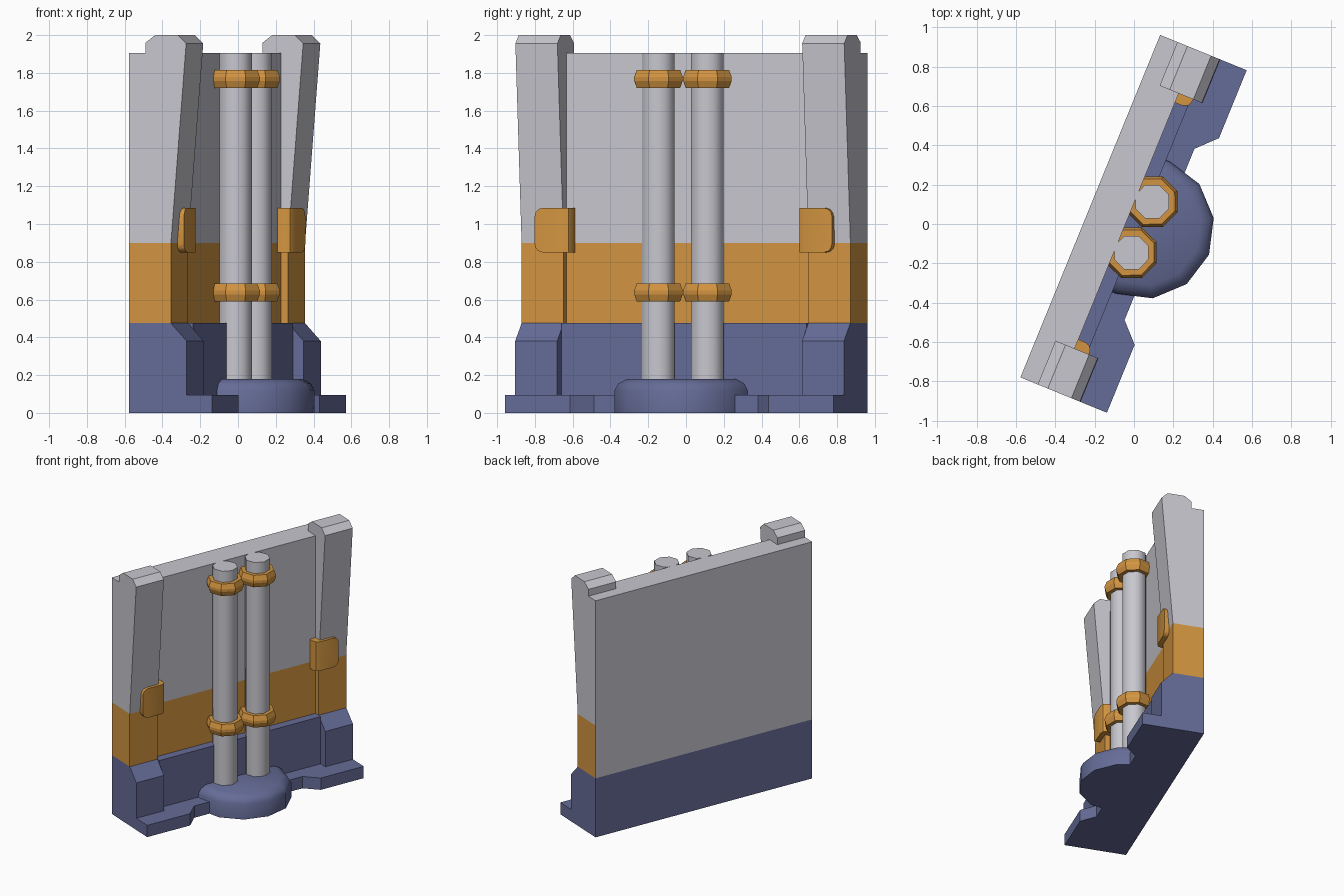
import bpy, bmesh, math
from mathutils import Matrix, Vector

if "Cube" in bpy.data.objects:
    bpy.data.objects.remove(bpy.data.objects["Cube"])

# Built with the wall along local x and its front on -y, then turned about z
TURN = Matrix.Rotation(math.radians(67.8), 4, 'Z')


def material(name, col):
    m = bpy.data.materials.new(name)
    m.diffuse_color = (*col, 1)
    m.use_nodes = True
    m.node_tree.nodes["Principled BSDF"].inputs["Base Color"].default_value = m.diffuse_color
    return m


GREY = material("light_grey", (0.57, 0.57, 0.62))
ORANGE = material("orange", (0.65, 0.30, 0.052))
BLUE = material("slate_blue", (0.13, 0.15, 0.31))


def finish(name, bm, mats, smooth=None):
    bmesh.ops.recalc_face_normals(bm, faces=bm.faces[:])
    me = bpy.data.meshes.new(name)
    bm.to_mesh(me)
    bm.free()
    me.transform(TURN)
    for m in mats:
        me.materials.append(m)
    ob = bpy.data.objects.new(name, me)
    bpy.context.collection.objects.link(ob)
    if smooth:
        bpy.ops.object.select_all(action='DESELECT')
        ob.select_set(True)
        bpy.context.view_layer.objects.active = ob
        bpy.ops.object.shade_smooth_by_angle(angle=math.radians(smooth))
    return ob


def prism(points, offset):
    """Extrude a closed outline of 3D points."""
    bm = bmesh.new()
    f = bm.faces.new([bm.verts.new(p) for p in points])
    new = bmesh.ops.extrude_face_region(bm, geom=[f])['geom']
    bmesh.ops.translate(bm, vec=offset,
                        verts=[g for g in new if isinstance(g, bmesh.types.BMVert)])
    bmesh.ops.recalc_face_normals(bm, faces=bm.faces[:])
    return bm


def loft(rings, close=True):
    """Join equal-length rings of points and cap both ends."""
    bm = bmesh.new()
    vs = [[bm.verts.new(p) for p in r] for r in rings]
    n = len(vs[0])
    for a, b in zip(vs, vs[1:]):
        for i in range(n):
            j = (i + 1) % n
            bm.faces.new((a[i], a[j], b[j], b[i]))
    bm.faces.new(vs[0])
    bm.faces.new(vs[-1])
    return bm


def wall_piece(name, profile, u0, u1):
    """Depth/height profile swept along the wall, coloured in height bands; the back has no orange."""
    bm = prism([(u0, -v, z) for v, z in profile], Vector((u1 - u0, 0, 0)))
    for z in (0.475, 0.9):
        bmesh.ops.bisect_plane(bm, geom=bm.verts[:] + bm.edges[:] + bm.faces[:],
                               plane_co=(0, 0, z), plane_no=(0, 0, 1))
    bm.normal_update()
    for f in bm.faces:
        z = f.calc_center_median().z
        if z < 0.476:
            f.material_index = 2
        elif z < 0.9 and f.normal.y < 0.9:
            f.material_index = 1
    finish(name, bm, [GREY, ORANGE, BLUE])


# Wall panel with a ledge at its foot
wall_piece("wall_panel", [(-0.24, 0.095), (0.028, 0.095), (0.028, 0.475), (-0.04, 0.475),
                          (-0.04, 0.9), (-0.04, 1.905), (-0.24, 1.905)], -0.70, 0.70)

# End pillars, flared at foot and head
pillar = [(-0.24, 0.095), (0.09, 0.095), (0.09, 0.38), (0, 0.475), (0, 0.9),
          (0.087, 1.955), (0.04, 2.0), (-0.09, 2.0), (-0.145, 1.96),
          (-0.145, 1.905), (-0.24, 1.905)]
wall_piece("pillar_left", pillar, -0.94, -0.70)
wall_piece("pillar_right", pillar, 0.70, 0.94)

# Base slab, notched in front
half = [(0.47, 0.14), (0.567, 0.235), (0.94, 0.235), (0.94, -0.24)]
outline = half + [(-u, v) for u, v in reversed(half)]
finish("base_slab", prism([(u, -v, 0) for u, v in outline], Vector((0, 0, 0.095))), [BLUE])

# Rounded half-disc footing under the pipes
rings = []
for r, z in ((0.362, 0), (0.362, 0.12), (0.343, 0.155), (0.295, 0.18)):
    arc = [(r * math.cos(a), -0.05 - r * math.sin(a), z)
           for a in (math.pi * i / 6 for i in range(7))]
    rings.append([(r, 0, z)] + arc + [(-r, 0, z)])
finish("pipe_footing", loft(rings), [BLUE], 50)


def octagon(u, r, z):
    return [(u + r * math.cos(k * math.pi / 4), -0.043 + r * math.sin(k * math.pi / 4), z)
            for k in range(8)]


for side, s in (("left", -1), ("right", 1)):
    # Vertical pipe
    u = s * 0.14
    finish("pipe_" + side, loft([octagon(u, 0.093, 0.1), octagon(u, 0.093, 1.905)]), [GREY], 50)
    # Pipe collars
    for place, z in (("lower", 0.638), ("upper", 1.768)):
        finish(f"collar_{place}_{side}",
               loft([octagon(u, r, z + d) for r, d in
                     ((0.124, -0.048), (0.139, -0.01), (0.139, 0.01), (0.124, 0.048))]), [ORANGE])
    # Clip wrapped round the inner corner of the pillar
    pts = [(0.65, 0.85), (0.65, 1.085)]
    for cz, start in ((1.04, 90), (0.895, 0)):
        for k in range(4):
            a = math.radians(start - 30 * k)
            pts.append((0.805 + 0.045 * math.cos(a), cz + 0.045 * math.sin(a)))
    bm = prism([(s * x, 0.04, z) for x, z in pts], Vector((0, -0.078, 0)))
    edge = [e for e in bm.edges
            if all(abs(abs(v.co.x) - 0.65) < 1e-4 and v.co.y < 0 for v in e.verts)]
    bmesh.ops.bevel(bm, geom=edge, offset=0.038, segments=2, profile=0.5, affect='EDGES')
    finish("clip_" + side, bm, [ORANGE], 40)
